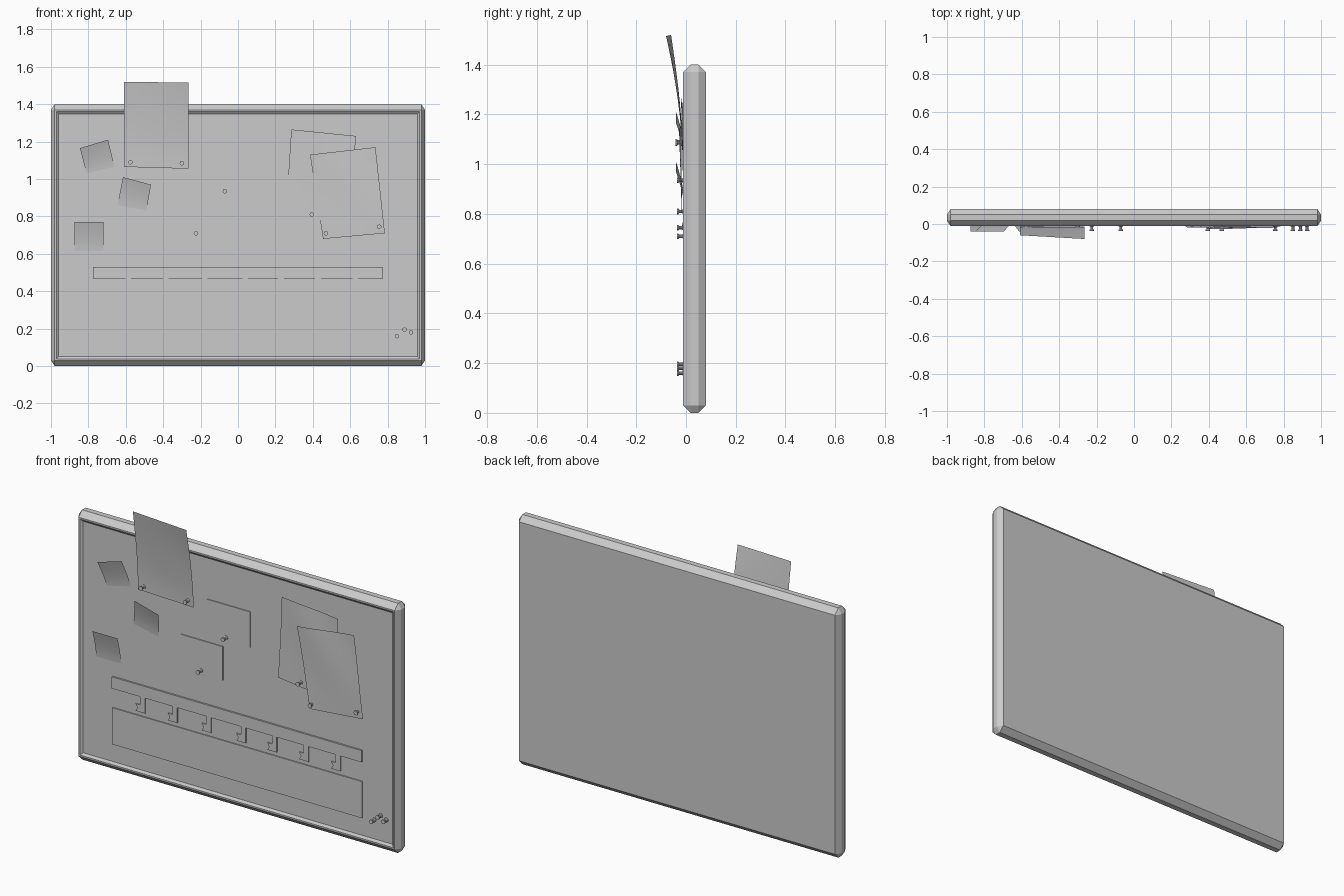
import bpy, bmesh, math
from mathutils import Matrix, Vector

cube = bpy.data.objects.get("Cube")
if cube:
    bpy.data.objects.remove(cube, do_unlink=True)

grey = bpy.data.materials.new("plain grey")
grey.use_nodes = True
GREY = (0.6, 0.6, 0.6, 1)
grey.diffuse_color = GREY
grey.node_tree.nodes["Principled BSDF"].inputs["Base Color"].default_value = GREY

PANEL = -0.002   # y of the recessed panel


def finish(name, bm, smooth=False):
    bmesh.ops.recalc_face_normals(bm, faces=bm.faces)
    mesh = bpy.data.meshes.new(name)
    bm.to_mesh(mesh)
    bm.free()
    mesh.materials.append(grey)
    for p in mesh.polygons:
        p.use_smooth = smooth
    ob = bpy.data.objects.new(name, mesh)
    bpy.context.collection.objects.link(ob)
    return ob


def plate(name, outline, front):
    """Extrude an (x, z) outline from the panel out to y = front."""
    bm = bmesh.new()
    face = bm.faces.new([bm.verts.new((x, PANEL + 0.002, z)) for x, z in outline])
    ext = bmesh.ops.extrude_face_region(bm, geom=[face])["geom"]
    for v in ext:
        if isinstance(v, bmesh.types.BMVert):
            v.co.y = front
    return finish(name, bm)


def rect(x0, x1, z0, z1):
    return [(x0, z0), (x1, z0), (x1, z1), (x0, z1)]


def sheet(name, corners, depth, n=10):
    """Curled sheet; corners run bottom left, bottom right, top right, top left."""
    bl, br, tr, tl = [Vector(c) for c in corners]
    bm = bmesh.new()
    bmesh.ops.create_grid(bm, x_segments=n, y_segments=n, size=0.5)
    for v in bm.verts:
        u, t = v.co.x + 0.5, v.co.y + 0.5
        p = bl.lerp(br, u).lerp(tl.lerp(tr, u), t)
        v.co = (p.x, depth(u, t), p.y)
    ob = finish(name, bm, True)
    # Face the sheet forwards
    if ob.data.polygons[0].normal.y > 0:
        ob.data.flip_normals()
    return ob


def pin(name, x, z, base=PANEL):
    """Spool-shaped push pin pointing forwards."""
    profile = [(0.012, 0), (0.012, 0.006), (0.007, 0.009),
               (0.007, 0.021), (0.012, 0.025), (0.012, 0.031)]
    bm = bmesh.new()
    sides = 10
    rings = [[bm.verts.new((x + r * math.cos(a * math.tau / sides), base - d,
                            z + r * math.sin(a * math.tau / sides)))
              for a in range(sides)] for r, d in profile]
    for a, b in zip(rings, rings[1:]):
        for i in range(sides):
            j = (i + 1) % sides
            bm.faces.new((a[i], a[j], b[j], b[i]))
    bm.faces.new(rings[0])
    bm.faces.new(rings[-1])
    return finish(name, bm)


# Board: chamfered slab with a recessed front panel
bm = bmesh.new()
bmesh.ops.create_cube(bm, size=1)
stretch = 1.5    # makes the side chamfers narrower than the top ones
bmesh.ops.scale(bm, vec=(2 * stretch, 0.092, 1.4), verts=bm.verts)
bmesh.ops.bevel(bm, geom=bm.edges[:], offset=0.03, segments=1, affect='EDGES')
bmesh.ops.scale(bm, vec=(1 / stretch, 1, 1), verts=bm.verts)
bmesh.ops.translate(bm, vec=(0, 0.034, 0.7), verts=bm.verts)
front = min(bm.faces, key=lambda f: f.calc_center_median().y)
bmesh.ops.inset_region(bm, faces=[front], thickness=0.012)
bmesh.ops.inset_region(bm, faces=[front], thickness=0.018, depth=-0.01)
finish("board", bm)

# Rail, lower plate and flat cards
plate("rail", rect(-0.775, 0.775, 0.465, 0.53), -0.012)
plate("lower_plate", rect(-0.775, 0.775, 0.15, 0.355), -0.008)
plate("upper_card", rect(-0.19, 0.08, 0.92, 1.12), -0.007)
plate("lower_card", rect(-0.35, -0.09, 0.69, 0.88), -0.007)

# Ribbon-ended hooks below the rail
for i, x in enumerate((-0.63, -0.43, -0.22, -0.005, 0.187, 0.385, 0.583)):
    plate(f"hook_{i + 1}", [(x, 0.377), (x + 0.058, 0.377), (x + 0.058, 0.466),
                            (x + 0.028, 0.466), (x + 0.028, 0.417),
                            (x, 0.417), (x + 0.012, 0.397)], -0.008)

# Sticky notes, lifting away towards the top
notes = [[(-0.81, 1.03), (-0.66, 1.065), (-0.695, 1.21), (-0.845, 1.165)],
         [(-0.645, 0.86), (-0.49, 0.83), (-0.465, 0.97), (-0.615, 1.01)],
         [(-0.875, 0.615), (-0.72, 0.615), (-0.72, 0.77), (-0.875, 0.77)]]
for i, c in enumerate(notes):
    sheet(f"sticky_note_{i + 1}", c, lambda u, t: -0.006 - 0.034 * t ** 1.4, 6)

# Large papers with gentle waves
def ripple(u, t):
    return 0.004 * t * math.sin(5 * u + 4 * t)

sheet("tall_paper", [(-0.61, 1.065), (-0.265, 1.055), (-0.265, 1.515), (-0.61, 1.52)],
      lambda u, t: -0.014 - (0.046 + 0.02 * u) * t ** 1.5 + ripple(u, t) * (1 - t))
sheet("back_paper", [(0.255, 0.80), (0.60, 0.76), (0.63, 1.23), (0.285, 1.265)],
      lambda u, t: -0.008 - 0.008 * t + ripple(u, t))
sheet("front_paper", [(0.455, 0.68), (0.785, 0.71), (0.735, 1.17), (0.385, 1.13)],
      lambda u, t: -0.014 - 0.01 * t + ripple(u, t))

# Push pins
spots = [(-0.575, 1.09), (-0.30, 1.085), (-0.07, 0.935), (-0.225, 0.71), (0.395, 0.81),
         (0.47, 0.71), (0.755, 0.745), (0.85, 0.16), (0.89, 0.195), (0.925, 0.18)]
for i, (x, z) in enumerate(spots):
    pin(f"push_pin_{i + 1}", x, z, -0.012 if i < 2 else PANEL - 0.004)
